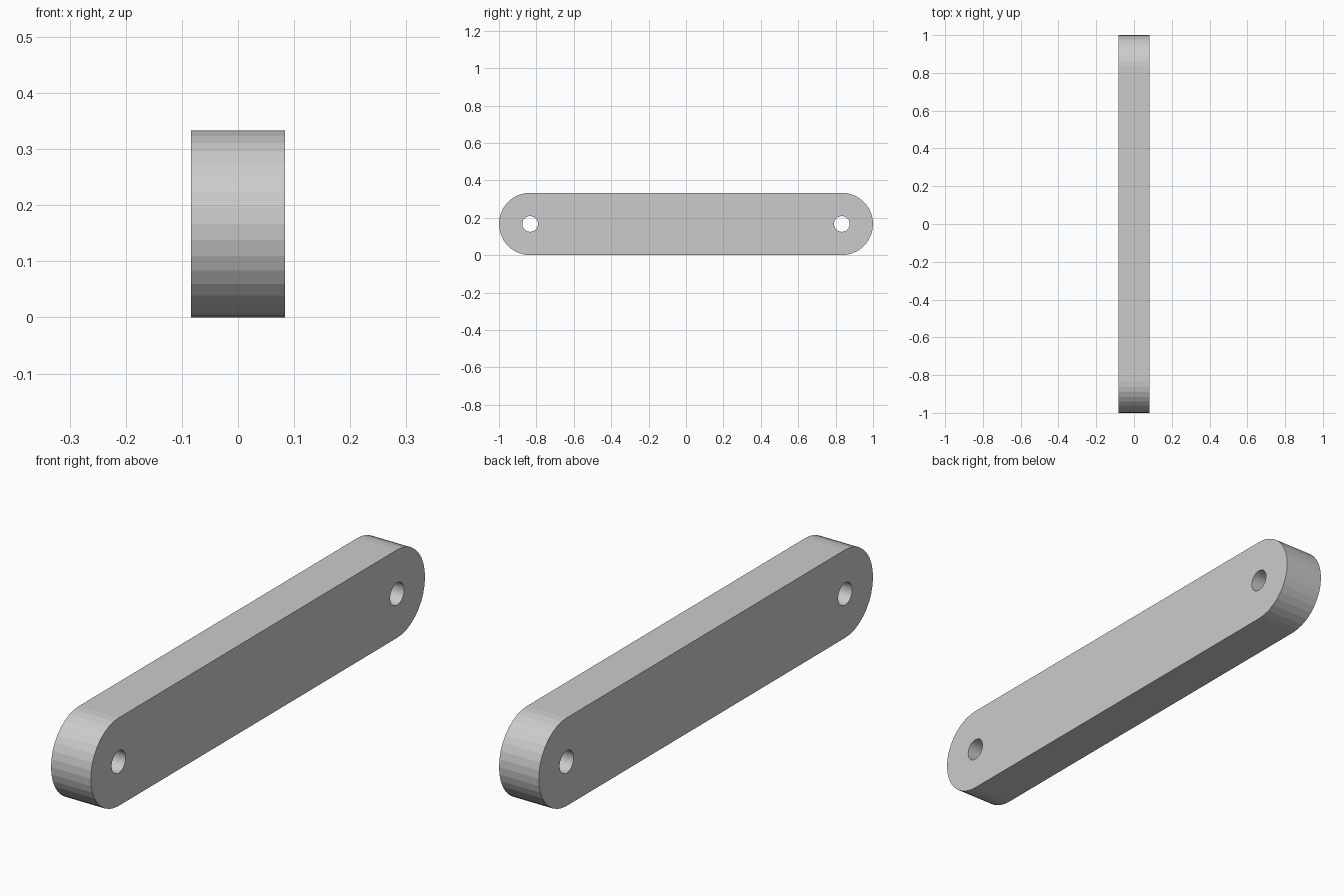
import bpy
import bmesh
from math import sin, cos, pi

if "Cube" in bpy.data.objects:
    bpy.data.objects.remove(bpy.data.objects["Cube"])

RADIUS = 1 / 6          # rounded end radius, half the bar height
CENTRE = 1 - RADIUS     # distance of the pivot holes from the middle
HALF_THICK = 1 / 12
HOLE = 0.042
ARC_STEPS = 18


def arc(cx, r, start, sweep, steps, closed=False):
    count = steps if closed else steps + 1
    return [(cx + r * cos(start + sweep * i / steps),
             RADIUS + r * sin(start + sweep * i / steps)) for i in range(count)]


def add_loop(curve, points):
    spline = curve.splines.new('POLY')
    spline.points.add(len(points) - 1)
    for p, (x, y) in zip(spline.points, points):
        p.co = (x, y, 0, 1)
    spline.use_cyclic_u = True


# Bar profile: stadium outline with a round hole at each end
curve = bpy.data.curves.new("link_bar", 'CURVE')
curve.dimensions = '2D'
curve.fill_mode = 'BOTH'
curve.extrude = HALF_THICK
add_loop(curve, arc(CENTRE, RADIUS, -pi / 2, pi, ARC_STEPS)
         + arc(-CENTRE, RADIUS, pi / 2, pi, ARC_STEPS))
for side in (-1, 1):
    add_loop(curve, arc(side * CENTRE, HOLE, 0, 2 * pi, 2 * ARC_STEPS, True))

# Stand the profile upright along y and turn it into a mesh
bar = bpy.data.objects.new("link_bar", curve)
bpy.context.collection.objects.link(bar)
bar.rotation_euler = (pi / 2, 0, pi / 2)
bpy.context.view_layer.objects.active = bar
bar.select_set(True)
bpy.ops.object.convert(target='MESH')

# Weld the caps to the walls and keep every face flat
bm = bmesh.new()
bm.from_mesh(bar.data)
bmesh.ops.remove_doubles(bm, verts=bm.verts, dist=1e-5)
bmesh.ops.recalc_face_normals(bm, faces=bm.faces)
for f in bm.faces:
    f.smooth = False
bm.to_mesh(bar.data)
bm.free()
